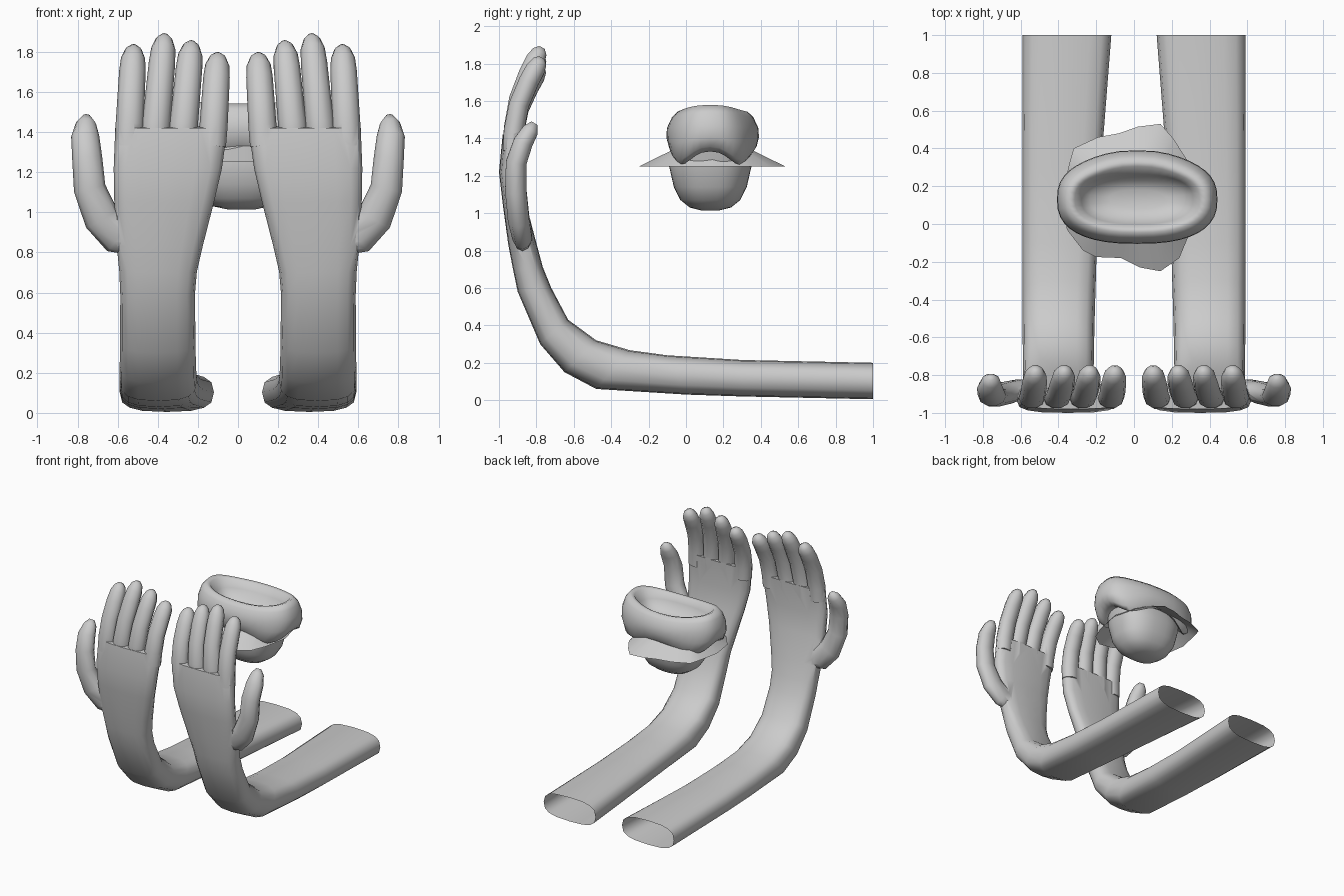
import bpy, bmesh, math
from mathutils import Vector

if "Cube" in bpy.data.objects:
    bpy.data.objects.remove(bpy.data.objects["Cube"])


def make(name, rings, cap_start=True, cap_end=True, angle=60):
    """Loft a list of equal-length closed rings into one mesh object."""
    bm = bmesh.new()
    rows = [[bm.verts.new(p) for p in r] for r in rings]
    n = len(rows[0])
    for a, b in zip(rows, rows[1:]):
        for i in range(n):
            j = (i + 1) % n
            bm.faces.new((a[i], a[j], b[j], b[i]))
    if cap_start:
        bm.faces.new(rows[0][::-1])
    if cap_end:
        bm.faces.new(rows[-1])
    bmesh.ops.recalc_face_normals(bm, faces=bm.faces)
    me = bpy.data.meshes.new(name)
    bm.to_mesh(me)
    bm.free()
    ob = bpy.data.objects.new(name, me)
    bpy.context.collection.objects.link(ob)
    smooth(ob, angle)
    return ob


def smooth(ob, angle):
    bpy.ops.object.select_all(action='DESELECT')
    ob.select_set(True)
    bpy.context.view_layer.objects.active = ob
    bpy.ops.object.shade_smooth_by_angle(angle=math.radians(angle))


def oval(n, e=2.0, start=0.0):
    """Unit superellipse points."""
    pts = []
    for i in range(n):
        t = 2 * math.pi * (i + start) / n
        c, s = math.cos(t), math.sin(t)
        pts.append((math.copysign(abs(c) ** (2 / e), c),
                    math.copysign(abs(s) ** (2 / e), s)))
    return pts


def digit(name, stations):
    """Tube along stations (x, y, z, half width, half depth)."""
    pts = [Vector(s[:3]) for s in stations]
    rings = []
    for i, s in enumerate(stations):
        t = (pts[min(i + 1, len(pts) - 1)] - pts[max(i - 1, 0)]).normalized()
        v = Vector((0, 1, 0))
        v = (v - t * t.dot(v)).normalized()
        u = v.cross(t)
        rings.append([pts[i] + u * a * s[3] + v * b * s[4] for a, b in oval(10)])
    return make(name, rings)


# Forearm, wrist and palm: outer y, z / inner y, z / x range
sections = [
    (1, .005, 1, .2, .12, .59), (.3, .02, .3, .215, .175, .59),
    (0, .03, -.1, .24, .195, .59), (-.48, .06, -.3, .267, .205, .59),
    (-.65, .15, -.48, .32, .21, .59), (-.78, .30, -.63, .43, .212, .588),
    (-.90, .58, -.72, .60, .215, .587), (-.925, .70, -.765, .71, .205, .592),
    (-.95, .83, -.80, .84, .175, .605), (-.98, 1.05, -.855, 1.05, .12, .617),
    (-1, 1.22, -.875, 1.22, .08, .62), (-.98, 1.42, -.865, 1.43, .052, .612)]
rings = []
for yo, zo, yi, zi, x0, x1 in sections:
    rings.append([((x0 + x1) / 2 + a * (x1 - x0) / 2,
                   (yo + yi) / 2 + b * (yi - yo) / 2,
                   (zo + zi) / 2 + b * (zi - zo) / 2) for a, b in oval(16, 2.9)])
arm = make("arms_and_hands", rings)

# Fingers: base x, tip x, tip z
digits = []
profile = [(0, -.925, .068, .056), (.22, -.92, .07, .057), (.5, -.893, .068, .056),
           (.75, -.84, .066, .056), (.88, -.805, .06, .055), (.96, -.782, .042, .042),
           (1, -.77, .016, .018)]
for bx, tx, tz in ((.128, .1, 1.79), (.28, .232, 1.85), (.418, .366, 1.885), (.546, .52, 1.83)):
    z0 = 1.33
    digits.append(digit("finger", [
        (bx + (tx - bx) * f, y, z0 + (tz - z0) * f, w, d) for f, y, w, d in profile]))

# Thumb
digits.append(digit("thumb", [
    (.50, -.87, .84, .06, .04), (.60, -.875, .88, .09, .055), (.68, -.895, .97, .09, .06),
    (.74, -.91, 1.12, .08, .06), (.752, -.908, 1.27, .075, .058),
    (.762, -.87, 1.38, .07, .055), (.758, -.83, 1.445, .05, .045),
    (.756, -.81, 1.48, .02, .02)]))

# Fuse the digits into the palm
bpy.context.view_layer.objects.active = arm
for d in digits:
    m = arm.modifiers.new("fuse", 'BOOLEAN')
    m.operation = 'UNION'
    m.solver = 'EXACT'
    m.object = d
    bpy.ops.object.modifier_apply(modifier=m.name)
    bpy.data.objects.remove(d)

# Open sleeve end
bm = bmesh.new()
bm.from_mesh(arm.data)
ends = [f for f in bm.faces if all(v.co.y > .999 for v in f.verts)]
bmesh.ops.delete(bm, geom=ends, context='FACES_ONLY')
bm.to_mesh(arm.data)
bm.free()
smooth(arm, 60)
mir = arm.modifiers.new("mirror", 'MIRROR')
mir.use_clip = False
mir.use_mirror_merge = False

# Floating bowl with rolled rim: z, x radius, y radius, underside wave, saddle
bowl = [
    (1.015, .07, .05, 0, 0), (1.03, .14, .11, 0, 0), (1.07, .20, .16, 0, 0),
    (1.14, .245, .195, 0, 0), (1.25, .27, .22, 0, 0), (1.32, .29, .205, .02, 0),
    (1.295, .345, .205, .035, 0), (1.32, .40, .222, .035, 0),
    (1.39, .425, .235, .015, 0), (1.46, .422, .232, 0, .005), (1.525, .40, .205, 0, .012),
    (1.56, .365, .175, 0, .018), (1.55, .33, .15, 0, .015), (1.49, .295, .13, 0, 0),
    (1.43, .25, .10, 0, 0), (1.405, .15, .05, 0, 0)]
N = 40
rings = []
for z, rx, ry, wave, saddle in bowl:
    ring = []
    for i, (a, b) in enumerate(oval(N, 2.5)):
        t = 2 * math.pi * i / N
        bump = .025 * max(0, math.sin(t)) ** 8 if z > 1.28 and rx > .3 else 0
        ring.append((.017 + a * rx, .13 + b * ry + bump,
                     z + wave * math.cos(4 * t) + saddle * math.cos(2 * t)))
    rings.append(ring)
make("rolled_bowl", rings, angle=80)

# Thin ragged skirt around the bowl
outline = [(.33, .14), (.28, .34), (.21, .45), (.14, .53), (.02, .515), (-.08, .48),
           (-.19, .46), (-.32, .40), (-.345, .31), (-.38, .14), (-.355, -.03), (-.27, -.14),
           (-.2, -.175), (-.07, -.18), (.03, -.23), (.14, -.25), (.24, -.18), (.29, -.06)]
make("skirt", [[(x, y, 1.25) for x, y in outline],
               [(x * .75, .14 + (y - .14) * .56, 1.335) for x, y in outline]],
     cap_start=False, cap_end=False, angle=40)
